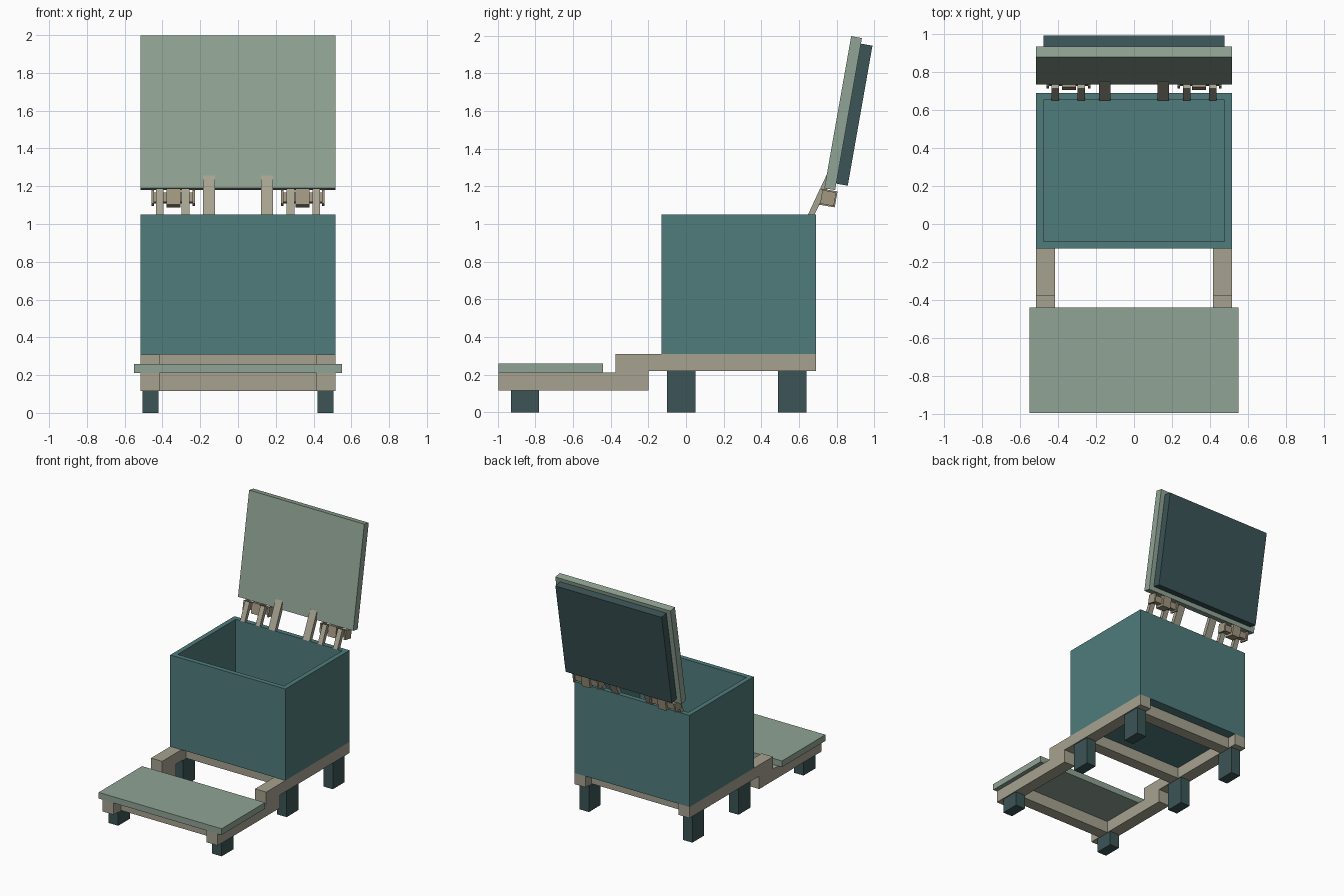
import bpy, bmesh, math
from mathutils import Vector, Matrix

if "Cube" in bpy.data.objects:
    bpy.data.objects.remove(bpy.data.objects["Cube"])


def paint(name, color):
    m = bpy.data.materials.new(name)
    m.diffuse_color = (*color, 1)
    m.use_nodes = True
    m.node_tree.nodes["Principled BSDF"].inputs["Base Color"].default_value = m.diffuse_color
    return m


TEAL = paint("teal", (0.08, 0.2, 0.2))
SAGE = paint("sage", (0.28, 0.37, 0.3))
TAN = paint("tan", (0.38, 0.36, 0.28))
DARK = paint("dark_teal", (0.045, 0.09, 0.095))
BROWN = paint("hinge_brown", (0.36, 0.31, 0.22))


def finish(name, bm, mat):
    bmesh.ops.recalc_face_normals(bm, faces=bm.faces)
    me = bpy.data.meshes.new(name)
    bm.to_mesh(me)
    bm.free()
    me.materials.append(mat)
    ob = bpy.data.objects.new(name, me)
    bpy.context.collection.objects.link(ob)
    return ob


def box(name, x, y, z, mat, matrix=Matrix()):
    """Box from (min, max) ranges, optionally transformed."""
    bm = bmesh.new()
    bmesh.ops.create_cube(bm, size=1)
    for v in bm.verts:
        v.co = Vector([r[0] + (c + 0.5) * (r[1] - r[0]) for c, r in zip(v.co, (x, y, z))])
    bm.transform(matrix)
    return finish(name, bm, mat)


def plate(name, profile, x, mat):
    """Side (y, z) profile extruded across an x range."""
    bm = bmesh.new()
    f = bm.faces.new([bm.verts.new((x[0], y, z)) for y, z in profile])
    ext = bmesh.ops.extrude_face_region(bm, geom=[f])["geom"]
    bmesh.ops.translate(bm, vec=(x[1] - x[0], 0, 0),
                        verts=[v for v in ext if isinstance(v, bmesh.types.BMVert)])
    return finish(name, bm, mat)


def mirrored(ob):
    """Mirror a right-hand part over x = 0."""
    m = ob.modifiers.new("mirror", 'MIRROR')
    m.use_axis[0] = True
    return ob


# Open storage box with walls and floor
bm = bmesh.new()
bmesh.ops.create_cube(bm, size=1)
bm.transform(Matrix.Translation((0, 0.28, 0.68)) @ Matrix.Diagonal((1.03, 0.82, 0.74, 1)))
top = max(bm.faces, key=lambda f: f.calc_center_median().z)
bmesh.ops.inset_individual(bm, faces=[top], thickness=0.055)
ext = bmesh.ops.extrude_face_region(bm, geom=[top])["geom"]
bmesh.ops.translate(bm, vec=(0, 0, -0.685), verts=[v for v in ext if isinstance(v, bmesh.types.BMVert)])
if top.is_valid:
    bmesh.ops.delete(bm, geom=[top], context='FACES_ONLY')
finish("storage_box", bm, TEAL)

# Stepped side rails
mirrored(plate("side_rail", [(-0.995, 0.115), (-0.20, 0.115), (-0.20, 0.22), (0.69, 0.22),
                             (0.69, 0.31), (-0.375, 0.31), (-0.375, 0.21), (-0.995, 0.21)],
               (0.415, 0.515), TAN))

# Cross bars and legs
for label, y, z0, z1 in (("front", -0.855, 0.115, 0.21), ("middle", -0.025, 0.22, 0.31),
                         ("back", 0.565, 0.22, 0.31)):
    box(label + "_cross_bar", (-0.415, 0.415), (y - 0.047, y + 0.047), (z0, z1), TAN)
    mirrored(box(label + "_leg", (0.42, 0.505), (y - 0.075, y + 0.075), (0, z0), DARK))

# Step board
box("step_board", (-0.55, 0.55), (-0.995, -0.44), (0.21, 0.26), SAGE)

# Raised lid: local z runs up the panel, tilted back
tilt = Matrix.Rotation(math.radians(-10), 4, 'X')
lid = Matrix.Translation((0, 0.735, 1.19)) @ tilt
box("lid_panel", (-0.515, 0.515), (0, 0.058), (0, 0.82), SAGE, lid)
box("lid_inner_panel", (-0.475, 0.475), (0.058, 0.12), (0.035, 0.79), DARK, lid)

# Hinge arms
mirrored(plate("long_hinge_arm", [(0.648, 1.05), (0.683, 1.05), (0.775, 1.243), (0.745, 1.257)],
               (0.123, 0.185), TAN))
for i, x in enumerate((0.278, 0.415)):
    mirrored(plate(f"short_hinge_arm_{i + 1}",
                   [(0.648, 1.05), (0.683, 1.05), (0.742, 1.175), (0.712, 1.188)],
                   (x - 0.02, x + 0.02), TAN))

# Hinge knuckle, pin and end caps
hinge = Matrix.Translation((0, 0.755, 1.138)) @ tilt
for name, x, r in (("hinge_knuckle", (0.305, 0.378), 0.043), ("hinge_pin", (0.235, 0.45), 0.025),
                   ("hinge_inner_cap", (0.228, 0.241), 0.037),
                   ("hinge_outer_cap", (0.446, 0.459), 0.037)):
    mirrored(box(name, x, (-r, r), (-r, r), BROWN, hinge))
